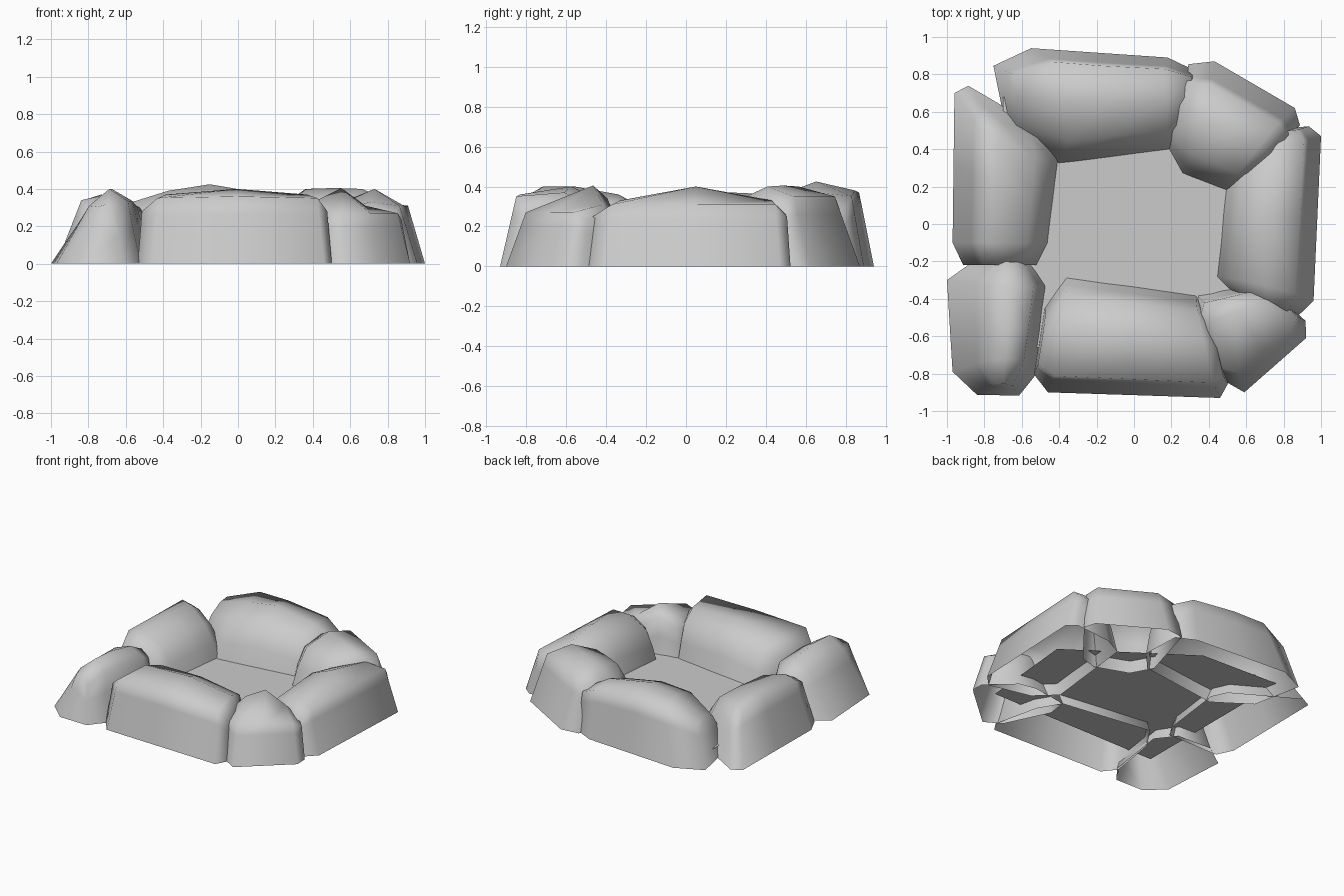
import bpy
import bmesh
from math import radians
from mathutils import Vector

cube = bpy.data.objects.get("Cube")
if cube:
    bpy.data.objects.remove(cube, do_unlink=True)


def make_material(name, value):
    mat = bpy.data.materials.new(name)
    mat.use_nodes = True
    color = (value, value, value, 1)
    mat.diffuse_color = color
    mat.node_tree.nodes["Principled BSDF"].inputs["Base Color"].default_value = color
    return mat


stone = make_material("stone grey", 0.6)


def finish(name, bm):
    mesh = bpy.data.meshes.new(name)
    bm.to_mesh(mesh)
    bm.free()
    mesh.materials.append(stone)
    obj = bpy.data.objects.new(name, mesh)
    bpy.context.collection.objects.link(obj)
    return obj


def boulder(name, outer_a, outer_b, inner_b, inner_a, ends, heights,
            shoulder, crest=0.48, pinch=(0.14, 0.28), lean=(0.05, 0.05)):
    """Arched stone, open below, lofted through five stations from end a to end b."""
    oa, ob, ib, ia = (Vector(p) for p in (outer_a, outer_b, inner_b, inner_a))
    along = ((ob + ib) - (oa + ia)).normalized()

    def pinched(outer, inner, push):
        return (outer.lerp(inner, pinch[0]) + along * push,
                inner.lerp(outer, pinch[1]) + along * push)

    # Each station: outer base, inner base, height, lean towards the middle
    ha, hm, hb = heights
    stations = [(*pinched(oa, ia, -ends[0]), ha * 0.8, lean[0]),
                (oa, ia, ha, lean[0]),
                ((oa + ob) / 2, (ia + ib) / 2, hm, 0),
                (ob, ib, hb, -lean[1]),
                (*pinched(ob, ib, ends[1]), hb * 0.8, -lean[1])]
    st, sz = shoulder
    bm = bmesh.new()
    rows = []
    for outer, inner, height, slant in stations:
        # Across: steep outer wall, shoulder, crest, rounded inner wall
        sh = min(sz, height * 0.95)
        profile = [(0, 0), (st * 0.75, sh * 0.75), (st, sh), (crest, height),
                   (crest + (1 - crest) * 0.58, height * 0.84),
                   (0.9, height * 0.5), (1, 0)]
        row = []
        for t, z in profile:
            p = outer.lerp(inner, t) + along * slant * z
            row.append(bm.verts.new((p.x, p.y, z)))
        rows.append(row)
    for r, s in zip(rows, rows[1:]):
        for i in range(len(r) - 1):
            bm.faces.new((r[i], s[i], s[i + 1], r[i + 1]))
    bm.faces.new(rows[0])
    bm.faces.new(rows[-1][::-1])
    bmesh.ops.recalc_face_normals(bm, faces=bm.faces)
    if max(bm.faces, key=lambda f: f.calc_center_median().z).normal.z < 0:
        bmesh.ops.reverse_faces(bm, faces=bm.faces)
    obj = finish(name, bm)
    bpy.ops.object.select_all(action="DESELECT")
    bpy.context.view_layer.objects.active = obj
    obj.select_set(True)
    bpy.ops.object.shade_smooth_by_angle(angle=radians(75))


# Ring of stones, counterclockwise from the front
boulder("front_stone", (-.46, -.9), (.46, -.93), (.33, -.36), (-.36, -.26),
        (.09, .06), (.37, .4, .37), (.14, .36), .56)
boulder("front_left_stone", (.59, -.9), (.92, -.61), (.6, -.32), (.33, -.36),
        (.08, .07), (.34, .405, .31), (.17, .27), .7, (.2, .2))
boulder("left_stone", (.96, -.41), (1, .47), (.5, .42), (.42, -.28),
        (.1, .06), (.33, .4, .33), (.18, .31))
boulder("back_left_stone", (.86, .62), (.43, .87), (.25, .25), (.49, .16),
        (.08, .13), (.4, .405, .4), (.19, .35), .48, (.12, .16))
boulder("back_stone", (.18, .89), (-.55, .94), (-.42, .3), (.2, .38),
        (.14, .22), (.37, .425, .39), (.12, .38), .46, lean=(.05, .3))
boulder("right_stone", (-.96, .7), (-.97, -.1), (-.44, -.1), (-.38, .36),
        (.08, .12), (.36, .37, .36), (.25, .34), .42, (.12, .1), (.3, 0))
boulder("front_right_stone", (-1, -.3), (-.97, -.79), (-.52, -.8), (-.45, -.33),
        (.13, .12), (.36, .4, .4), (.38, .31), .62, (.3, .2), (.05, .2))

# Flat floor inside the ring, tucked under the stones
bm = bmesh.new()
corners = [(.75, .08), (-.07, .65), (-.7, .68), (-.7, -.66), (.68, -.66)]
bm.faces.new([bm.verts.new((x, y, .08)) for x, y in corners])
finish("floor", bm)
